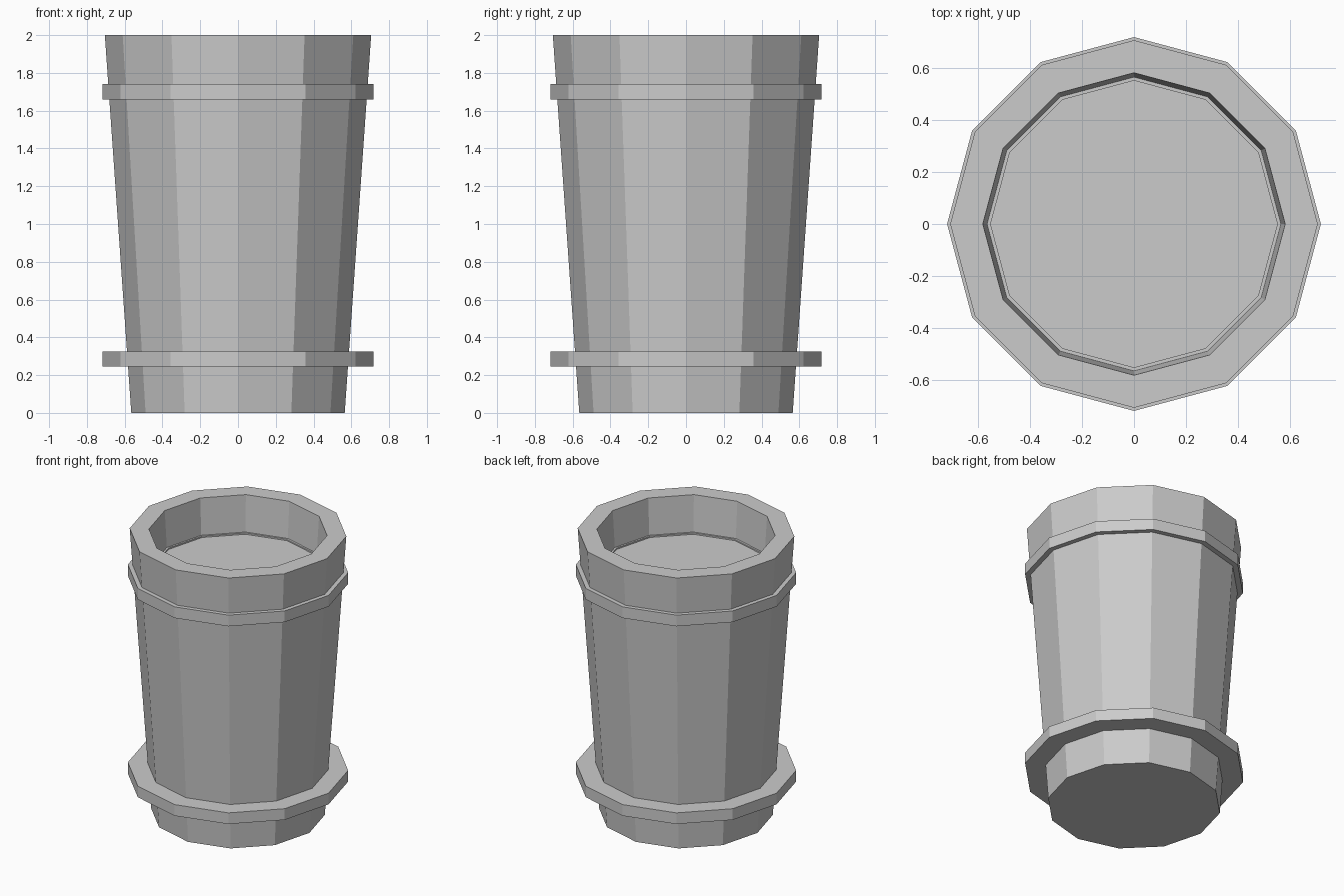
import bpy, bmesh
from math import cos, sin, tau

SIDES = 12

cube = bpy.data.objects.get("Cube")
if cube:
    bpy.data.objects.remove(cube, do_unlink=True)

grey = bpy.data.materials.new("light_grey")
grey.use_nodes = True
colour = (0.6, 0.6, 0.6, 1)
grey.diffuse_color = colour
grey.node_tree.nodes["Principled BSDF"].inputs["Base Color"].default_value = colour


def lathe(name, profile, closed=False):
    """Turn a (radius, z) profile; open profiles are capped at both ends."""
    bm = bmesh.new()
    rings = [[bm.verts.new((r * cos(tau * i / SIDES), r * sin(tau * i / SIDES), z))
              for i in range(SIDES)] for r, z in profile]
    pairs = list(zip(rings, rings[1:]))
    if closed:
        pairs.append((rings[-1], rings[0]))
    else:
        bm.faces.new(rings[0])
        bm.faces.new(rings[-1])
    for a, b in pairs:
        for i in range(SIDES):
            j = (i + 1) % SIDES
            bm.faces.new((a[i], a[j], b[j], b[i]))
    bmesh.ops.recalc_face_normals(bm, faces=bm.faces)
    mesh = bpy.data.meshes.new(name)
    bm.to_mesh(mesh)
    bm.free()
    mesh.materials.append(grey)
    obj = bpy.data.objects.new(name, mesh)
    bpy.context.collection.objects.link(obj)
    return obj


# Tapered body with a shallow recess in the top
lathe("barrel_body", [(0.565, 0), (0.705, 2), (0.58, 2), (0.563, 1.73)])

# Two straight hoops around the body
for name, z in (("lower_hoop", 0.245), ("upper_hoop", 1.66)):
    lathe(name, [(0.55, z), (0.717, z), (0.717, z + 0.08), (0.55, z + 0.08)], closed=True)
